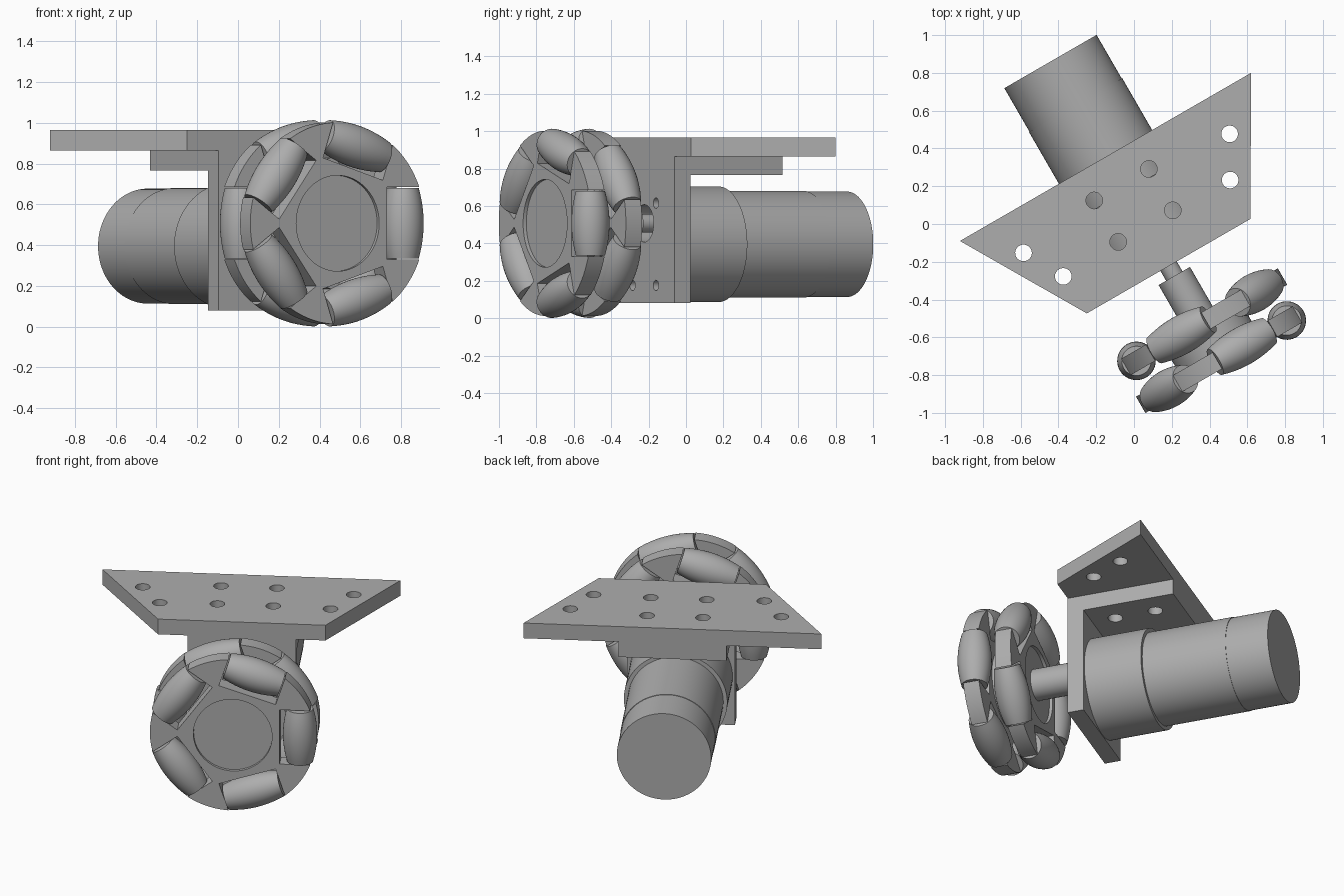
import bpy, bmesh, math
from mathutils import Matrix

if "Cube" in bpy.data.objects:
    bpy.data.objects.remove(bpy.data.objects["Cube"])

grey = bpy.data.materials.new("plain_grey")
grey.use_nodes = True
grey.diffuse_color = (0.42, 0.42, 0.42, 1)
grey.node_tree.nodes["Principled BSDF"].inputs["Base Color"].default_value = (0.42, 0.42, 0.42, 1)

CX = 0.047                      # shared centre line of plate, motor and wheel
MOTOR_Z, WHEEL_Z = 0.395, 0.507
TURN = Matrix.Rotation(math.radians(30), 4, 'Z')


def axis_frame(z):
    """Local z becomes the drive axis, pointing to the wheel."""
    return Matrix.Translation((CX, 0, z)) @ Matrix.Rotation(math.pi / 2, 4, 'X')


MOTOR, WHEEL = axis_frame(MOTOR_Z), axis_frame(WHEEL_Z)
SIDEWAYS = Matrix(((0, 0, 1, CX), (1, 0, 0, 0), (0, 1, 0, 0), (0, 0, 0, 1)))
UPRIGHT = Matrix.Translation((CX, 0, 0))


def make(name, bm, matrix):
    bmesh.ops.transform(bm, matrix=matrix, verts=bm.verts)
    bmesh.ops.recalc_face_normals(bm, faces=bm.faces)
    mesh = bpy.data.meshes.new(name)
    bm.to_mesh(mesh)
    bm.free()
    mesh.materials.append(grey)
    obj = bpy.data.objects.new(name, mesh)
    bpy.context.collection.objects.link(obj)
    return obj


def prism(name, points, low, high, matrix):
    bm = bmesh.new()
    face = bm.faces.new([bm.verts.new((x, y, low)) for x, y in points])
    top = bmesh.ops.extrude_face_region(bm, geom=[face])["geom"]
    verts = [v for v in top if isinstance(v, bmesh.types.BMVert)]
    bmesh.ops.translate(bm, verts=verts, vec=(0, 0, high - low))
    return make(name, bm, matrix)


def lathe(name, profile, matrix, sides=64):
    """Spin (radius, height) points round z and cap both ends."""
    bm = bmesh.new()
    rings = [[bm.verts.new((r * math.cos(math.tau * i / sides), r * math.sin(math.tau * i / sides), h))
              for i in range(sides)] for r, h in profile]
    for a, b in zip(rings, rings[1:]):
        for i in range(sides):
            j = (i + 1) % sides
            bm.faces.new((a[i], a[j], b[j], b[i]))
    bm.faces.new(rings[0])
    bm.faces.new(rings[-1])
    return make(name, bm, matrix)


def rod(name, radius, low, high, matrix, sides=64):
    return lathe(name, [(radius, low), (radius, high)], matrix, sides)


def cut(obj, cutters):
    for c in cutters:
        c.hide_render = True
        mod = obj.modifiers.new("cut", 'BOOLEAN')
        mod.operation, mod.solver, mod.object = 'DIFFERENCE', 'EXACT', c
    bpy.context.view_layer.update()
    graph = bpy.context.evaluated_depsgraph_get()
    mesh = bpy.data.meshes.new_from_object(obj.evaluated_get(graph))
    obj.modifiers.clear()
    obj.data = mesh
    for c in cutters:
        bpy.data.objects.remove(c)


def bolt_cutters(spots):
    return [rod("bolt_cutter", 0.044, 0.7, 1.1, UPRIGHT @ Matrix.Translation((s * x, y, 0)), 32)
            for x, y in spots for s in (-1, 1)]


parts = []
inner_bolts = [(0.167, 0.213), (0.167, -0.04)]
outer_bolts = [(0.63, 0.16), (0.51, -0.053)]

# Mounting plate
plate = prism("mounting_plate", [(-0.89, 0.383), (-0.5, -0.285), (0.5, -0.285), (0.89, 0.383)],
              0.865, 0.965, UPRIGHT)
cut(plate, bolt_cutters(inner_bolts + outer_bolts))
parts.append(plate)

# Angle bracket with motor screw holes and shaft opening
bracket = prism("angle_bracket", [(-0.285, 0.08), (-0.185, 0.08), (-0.185, 0.765), (0.383, 0.765),
                                  (0.383, 0.865), (-0.285, 0.865)], -0.323, 0.323, SIDEWAYS)
screws = [rod("screw_cutter", 0.028, 0.1, 0.4, MOTOR @ Matrix.Translation((x, z, 0)), 24)
          for x in (-0.125, 0.125) for z in (-0.22, 0.22)]
shaft_opening = rod("shaft_cutter", 0.1, 0.1, 0.4, WHEEL)
cut(bracket, bolt_cutters(inner_bolts) + screws + [shaft_opening])
parts.append(bracket)

# Motor and drive shaft
parts.append(lathe("motor_body", [(0.282, -0.966), (0.282, -0.7), (0.285, -0.7), (0.285, -0.173),
                                  (0.309, -0.173), (0.309, 0.185)], MOTOR, 96))
parts.append(rod("drive_shaft", 0.05, 0.18, 0.36, WHEEL, 32))
parts.append(rod("shaft_collar", 0.096, 0.345, 0.62, WHEEL))
parts.append(rod("wheel_core", 0.235, 0.67, 0.81, WHEEL))

# Two slotted discs, each with five barrel rollers, staggered by half a step
RIM, SLOT_IN, SLOT_HALF = 0.495, 0.28, 0.178
STEP = math.tau / 5
slot_angle = math.asin(SLOT_HALF / RIM)
for label, centre, start, face in (("front", 0.847, 0, 1), ("rear", 0.634, STEP / 2, -1)):
    outline = []
    for k in range(5):
        a = start + k * STEP
        for t in (-SLOT_HALF, SLOT_HALF):
            outline.append((SLOT_IN * math.cos(a) - t * math.sin(a),
                            SLOT_IN * math.sin(a) + t * math.cos(a)))
        for i in range(13):
            b = a + slot_angle + (STEP - 2 * slot_angle) * i / 12
            outline.append((RIM * math.cos(b), RIM * math.sin(b)))
    disc = prism(label + "_wheel_disc", outline, centre - 0.05, centre + 0.05, WHEEL)
    outer = centre + face * 0.05
    ends = sorted((outer - face * 0.02, outer + face * 0.05))
    cut(disc, [rod("recess_cutter", 0.235, ends[0], ends[1], WHEEL)])
    parts.append(disc)

    barrel = []
    for i in range(13):
        t = i / 6 - 1
        barrel.append((0.102 - 0.024 * t * t, 0.172 * t))
    for k in range(5):
        place = (WHEEL @ Matrix.Rotation(start + k * STEP, 4, 'Z')
                 @ Matrix.Translation((0.398, 0, centre)) @ Matrix.Rotation(math.pi / 2, 4, 'X'))
        parts.append(lathe(f"{label}_roller_{k + 1}", barrel, place, 40))

# Turn the whole assembly and keep hard edges crisp
for obj in parts:
    obj.data.transform(TURN)
    obj.data.shade_smooth()
    obj.data.set_sharp_from_angle(angle=math.radians(30))
